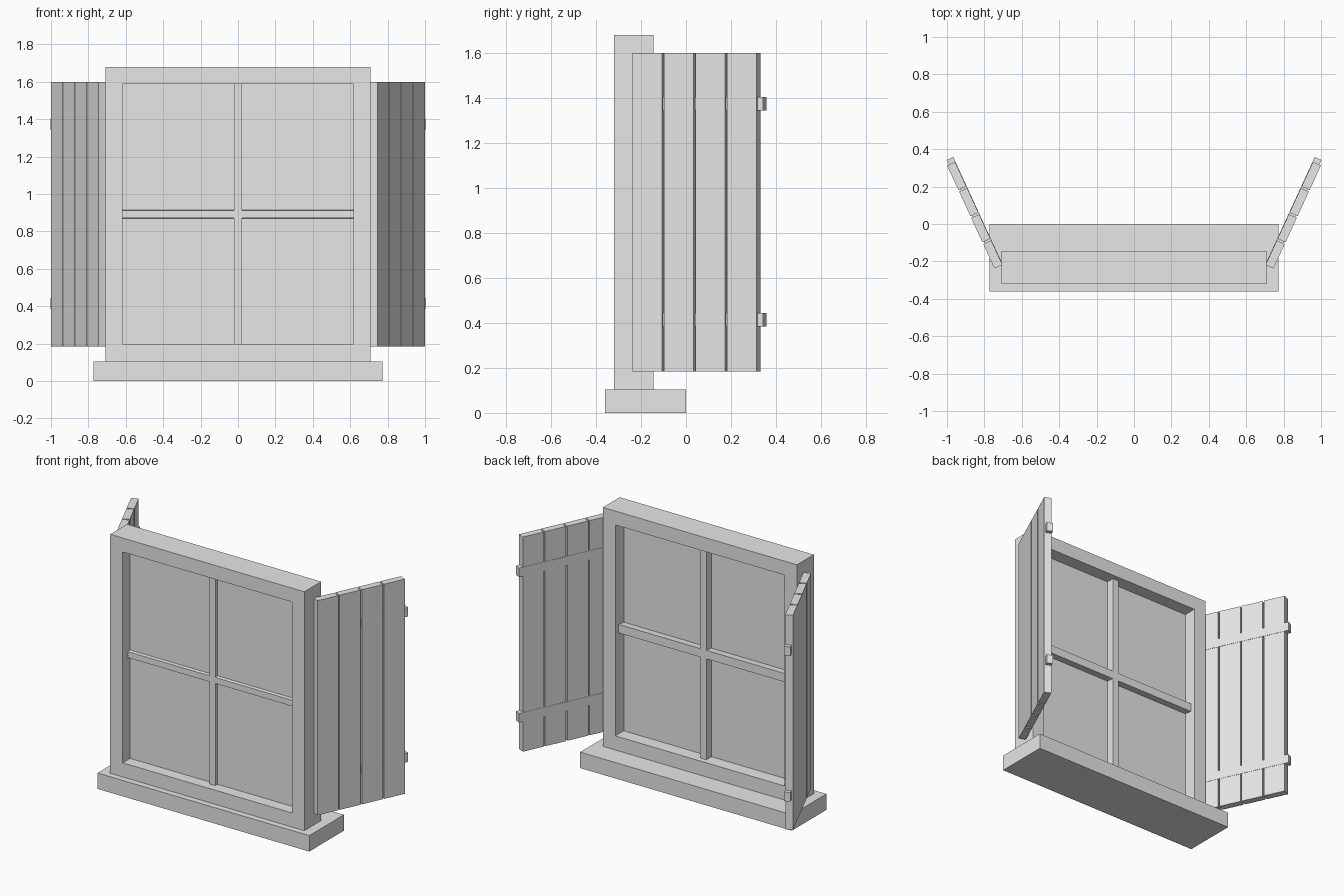
import bpy
import bmesh
from math import radians
from mathutils import Matrix, Vector

cube = bpy.data.objects.get("Cube")
if cube:
    bpy.data.objects.remove(cube, do_unlink=True)

# One plain grey for every part
grey = bpy.data.materials.new("plain_grey")
grey.use_nodes = True
grey.diffuse_color = (0.8, 0.8, 0.8, 1)
grey.node_tree.nodes["Principled BSDF"].inputs["Base Color"].default_value = (0.8, 0.8, 0.8, 1)


def add_box(bm, x, y, z):
    """Add a box given as (low, high) pairs along each axis."""
    low, high = Vector((x[0], y[0], z[0])), Vector((x[1], y[1], z[1]))
    matrix = Matrix.Translation((low + high) / 2) @ Matrix.Diagonal((*(high - low), 1))
    return bmesh.ops.create_cube(bm, size=1, matrix=matrix)["verts"]


def finish(name, bm):
    bmesh.ops.recalc_face_normals(bm, faces=bm.faces)
    mesh = bpy.data.meshes.new(name)
    bm.to_mesh(mesh)
    bm.free()
    mesh.materials.append(grey)
    obj = bpy.data.objects.new(name, mesh)
    bpy.context.collection.objects.link(obj)
    return obj


def box(name, x, y, z):
    bm = bmesh.new()
    add_box(bm, x, y, z)
    return finish(name, bm)


# Sill
box("sill", (-0.772, 0.772), (-0.36, 0), (0, 0.105))

# Outer frame: a rectangular ring pushed through its depth
FRONT, BACK = -0.32, -0.145
bm = bmesh.new()
rings = []
for half, bottom, top in ((0.708, 0.105, 1.68), (0.617, 0.198, 1.588)):
    rings.append([bm.verts.new((x, FRONT, z)) for x, z in
                  ((-half, bottom), (half, bottom), (half, top), (-half, top))])
outer, inner = rings
faces = [bm.faces.new((outer[i], outer[(i + 1) % 4], inner[(i + 1) % 4], inner[i]))
         for i in range(4)]
extruded = bmesh.ops.extrude_face_region(bm, geom=faces, use_keep_orig=True)["geom"]
bmesh.ops.translate(bm, vec=(0, BACK - FRONT, 0),
                    verts=[v for v in extruded if isinstance(v, bmesh.types.BMVert)])
finish("window_frame", bm)

# Pane and glazing bars
MIDDLE = 0.891
box("pane", (-0.617, 0.617), (-0.243, -0.233), (0.198, 1.588))
box("upright_bar", (-0.022, 0.022), (-0.267, -0.18), (0.198, 1.588))
bm = bmesh.new()
verts = add_box(bm, (-0.617, 0.617), (-0.2665, -0.1805), (MIDDLE - 0.028, MIDDLE + 0.028))
for v in verts:
    if v.co.y < -0.22:  # front edge is slimmer
        v.co.z = MIDDLE + (0.02 if v.co.z > MIDDLE else -0.02)
finish("cross_bar", bm)

# Shutters: four boards each, joined by two battens; local x runs along the shutter
PITCH, GAP, THICK = 0.154, 0.01, 0.047
hinge = Matrix.Translation((0.746, -0.238, 0)) @ Matrix.Rotation(radians(65.3), 4, "Z")
mirror = Matrix.Diagonal((-1, 1, 1, 1))


def shutter(side, matrix):
    for i in range(4):
        board = bmesh.new()
        add_box(board, (i * PITCH, (i + 1) * PITCH - GAP), (0, THICK), (0.185, 1.6))
        board.transform(matrix)
        finish(f"{side}_shutter_board_{i + 1}", board)
    for label, z in (("lower", 0.414), ("upper", 1.373)):
        batten = bmesh.new()
        add_box(batten, (0.02, 4 * PITCH + 0.018), (0.01, THICK + 0.002), (z - 0.03, z + 0.03))
        batten.transform(matrix)
        finish(f"{side}_shutter_{label}_batten", batten)


shutter("left", hinge)
shutter("right", mirror @ hinge)
